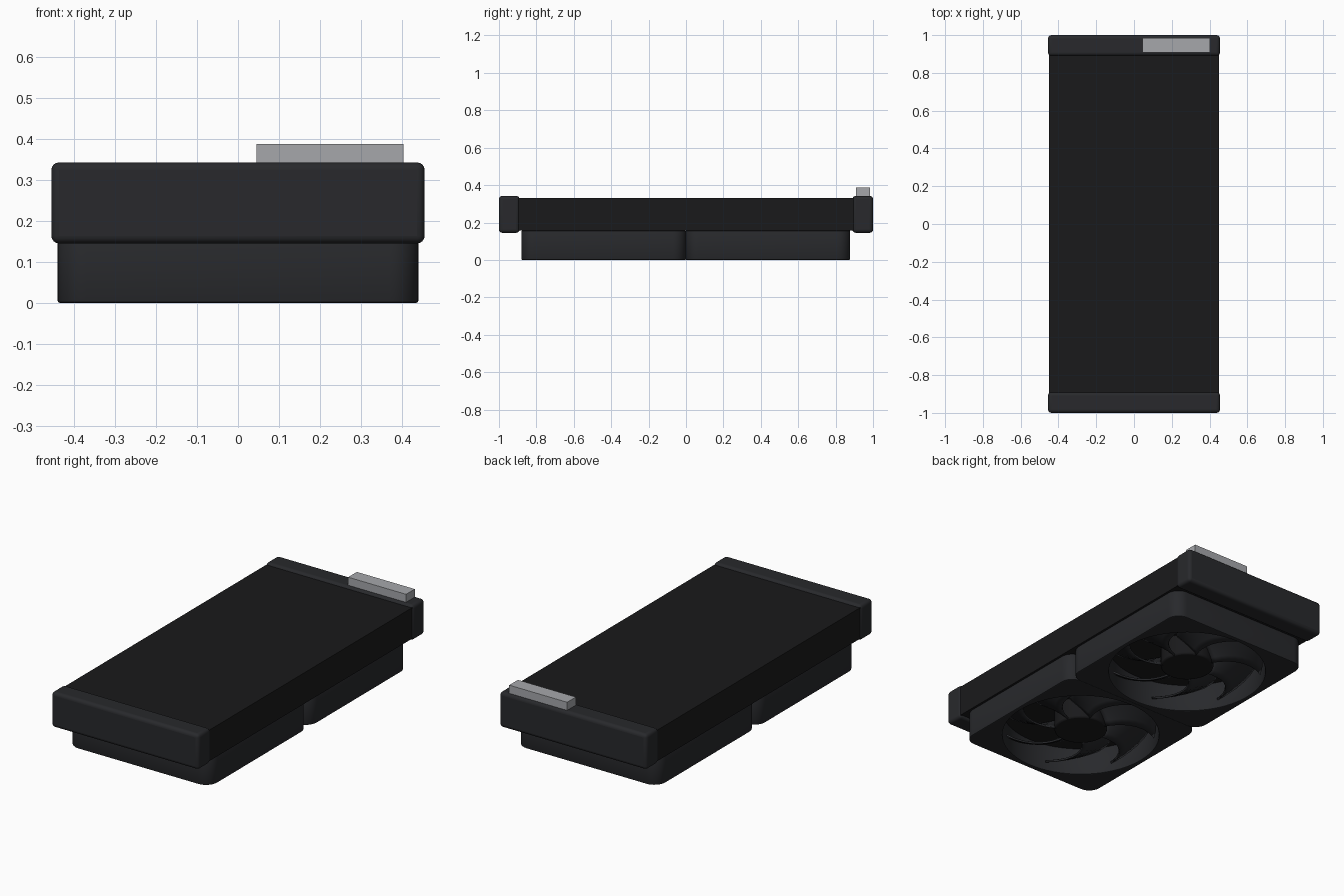
import bpy, bmesh
from math import sin, cos, pi

if "Cube" in bpy.data.objects:
    bpy.data.objects.remove(bpy.data.objects["Cube"])


def material(name, r, g, b):
    m = bpy.data.materials.new(name)
    m.diffuse_color = (r, g, b, 1)
    m.use_nodes = True
    m.node_tree.nodes["Principled BSDF"].inputs["Base Color"].default_value = m.diffuse_color
    return m


CORE = material("core_black", 0.010, 0.010, 0.011)
SHELL = material("shell_black", 0.021, 0.022, 0.025)
LIGHT = material("light_grey", 0.38, 0.39, 0.41)


def smooth(o, angle=0.6):
    bpy.ops.object.select_all(action='DESELECT')
    o.select_set(True)
    bpy.context.view_layer.objects.active = o
    bpy.ops.object.shade_smooth_by_angle(angle=angle)


def box(name, lo, hi, mat, bevel=0):
    bpy.ops.mesh.primitive_cube_add(size=1, location=[(a + b) / 2 for a, b in zip(lo, hi)])
    o = bpy.context.object
    o.name = name
    o.scale = [b - a for a, b in zip(lo, hi)]
    bpy.ops.object.transform_apply(location=False, rotation=False, scale=True)
    o.data.materials.append(mat)
    if bevel:
        m = o.modifiers.new("bevel", 'BEVEL')
        m.width, m.segments = bevel, 4
        smooth(o)
    return o


def fan_frame(name, y):
    # rounded square with a round opening, extruded as a filled curve
    half, rad, hole, edge = 0.44, 0.07, 0.415, 0.005
    outer = []
    for k in range(4):
        a0 = k * pi / 2
        cx = (half - rad) * (1 if k in (0, 3) else -1)
        cy = (half - rad) * (1 if k < 2 else -1)
        for i in range(9):
            a = a0 + i * pi / 16
            outer.append((cx + rad * cos(a), cy + rad * sin(a)))
    inner = [(hole * cos(i * pi / 36), hole * sin(i * pi / 36)) for i in range(72)]
    cu = bpy.data.curves.new(name, 'CURVE')
    cu.dimensions, cu.fill_mode = '2D', 'BOTH'
    for pts in (outer, inner):
        s = cu.splines.new('POLY')
        s.points.add(len(pts) - 1)
        for p, c in zip(s.points, pts):
            p.co = (c[0], c[1], 0, 1)
        s.use_cyclic_u = True
    cu.extrude = 0.0785 - edge
    cu.bevel_depth, cu.bevel_resolution, cu.offset = edge, 1, -edge
    o = bpy.data.objects.new(name, cu)
    bpy.context.collection.objects.link(o)
    o.location = (0, y, 0.0785)
    bpy.ops.object.select_all(action='DESELECT')
    o.select_set(True)
    bpy.context.view_layer.objects.active = o
    bpy.ops.object.convert(target='MESH')
    o = bpy.context.object
    o.name = name
    o.data.materials.clear()
    o.data.materials.append(SHELL)
    smooth(o)


def fan_blades(name, y, count=7):
    # swept, pitched blades that flatten out toward the tip
    bm = bmesh.new()
    nr, nc = 8, 5
    for b in range(count):
        grid = []
        for i in range(nr + 1):
            t = i / nr
            r = 0.13 + 0.27 * t
            row = []
            for j in range(nc + 1):
                u = j / nc - 0.5
                a = 2 * pi * b / count + 0.55 * t * t + u * 0.72
                row.append(bm.verts.new((r * cos(a), r * sin(a), 0.085 - u * (0.105 - 0.02 * t))))
            grid.append(row)
        for i in range(nr):
            for j in range(nc):
                bm.faces.new((grid[i][j], grid[i + 1][j], grid[i + 1][j + 1], grid[i][j + 1]))
    me = bpy.data.meshes.new(name)
    bm.to_mesh(me)
    bm.free()
    o = bpy.data.objects.new(name, me)
    bpy.context.collection.objects.link(o)
    o.location = (0, y, 0)
    me.materials.append(SHELL)
    m = o.modifiers.new("thickness", 'SOLIDIFY')
    m.thickness, m.offset = 0.01, 0
    smooth(o)


def fan_hub(name, y):
    bpy.ops.mesh.primitive_cylinder_add(vertices=48, radius=0.14, depth=0.125, location=(0, y, 0.0925))
    o = bpy.context.object
    o.name = name
    o.data.materials.append(CORE)
    m = o.modifiers.new("bevel", 'BEVEL')
    m.width, m.segments, m.limit_method = 0.008, 2, 'ANGLE'
    smooth(o)


# Radiator: finned core block and rounded end tanks
box("radiator_core", (-0.45, -0.90, 0.157), (0.45, 0.90, 0.33), CORE)
box("front_tank", (-0.455, -1.0, 0.145), (0.455, -0.89, 0.342), SHELL, 0.018)
box("back_tank", (-0.455, 0.89, 0.145), (0.455, 1.0, 0.342), SHELL, 0.018)

# Hose port block on the back tank
box("port_block", (0.045, 0.908, 0.33), (0.403, 0.985, 0.387), LIGHT)

# Two fans underneath
for side, y in (("front", -0.44), ("back", 0.438)):
    fan_frame(side + "_fan_frame", y)
    fan_blades(side + "_fan_blades", y)
    fan_hub(side + "_fan_hub", y)
